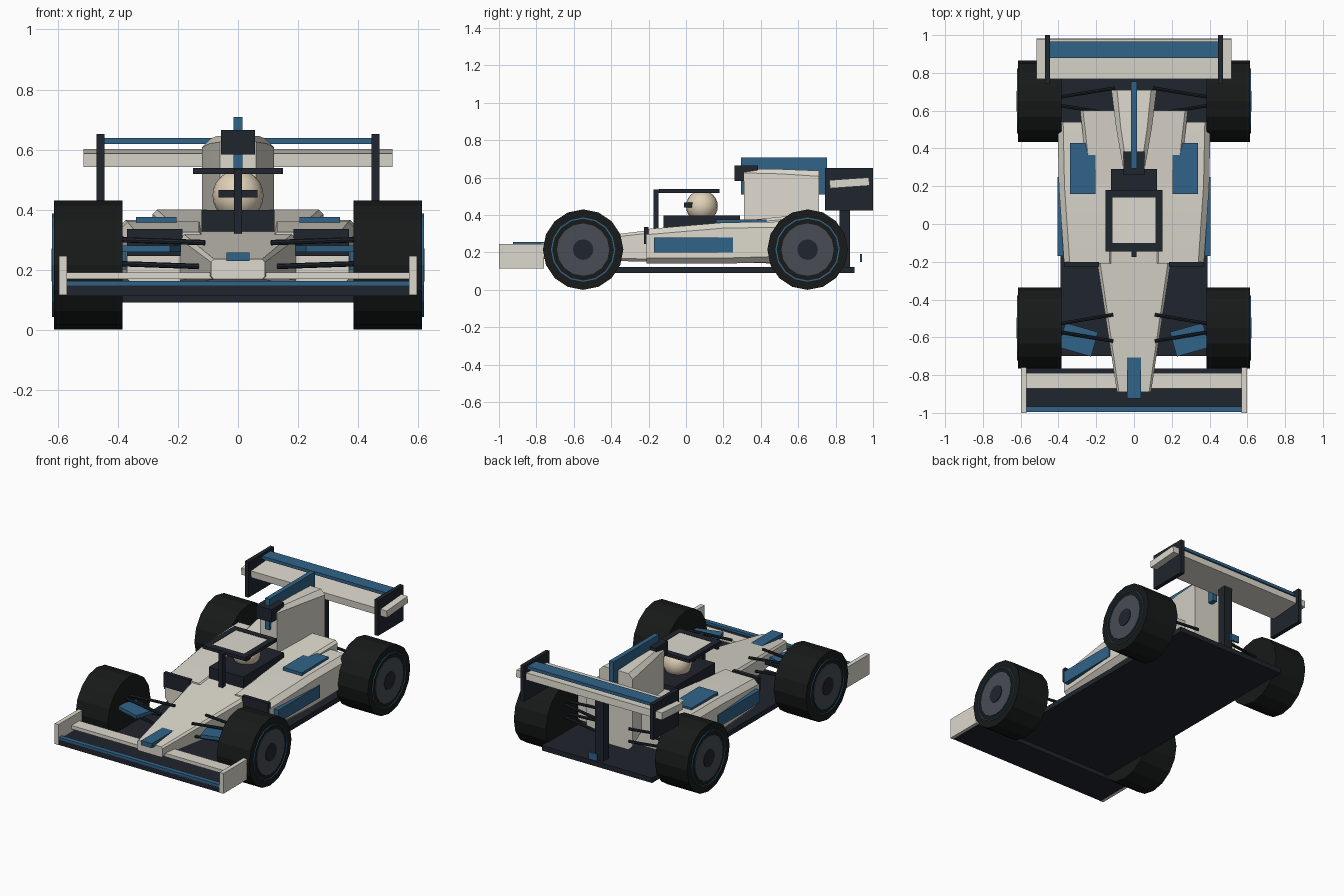
import bpy, bmesh, math
from mathutils import Vector, Matrix

if "Cube" in bpy.data.objects:
    bpy.data.objects.remove(bpy.data.objects["Cube"])


def material(name, rgb):
    m = bpy.data.materials.new(name)
    m.diffuse_color = (*rgb, 1)
    m.use_nodes = True
    m.node_tree.nodes["Principled BSDF"].inputs["Base Color"].default_value = m.diffuse_color
    return m


WHITE = material("white", (0.72, 0.69, 0.61))
BLUE = material("blue", (0.03, 0.125, 0.25))
DARK = material("dark", (0.014, 0.018, 0.026))
RUBBER = material("rubber", (0.009, 0.01, 0.01))
GREY = material("grey", (0.065, 0.075, 0.09))
CREAM = material("cream", (0.75, 0.64, 0.48))


def finish(name, bm, mat, smooth=False):
    bmesh.ops.recalc_face_normals(bm, faces=bm.faces)
    me = bpy.data.meshes.new(name)
    bm.to_mesh(me)
    bm.free()
    me.materials.append(mat)
    ob = bpy.data.objects.new(name, me)
    bpy.context.collection.objects.link(ob)
    if smooth:
        bpy.ops.object.select_all(action='DESELECT')
        ob.select_set(True)
        bpy.context.view_layer.objects.active = ob
        bpy.ops.object.shade_smooth_by_angle(angle=math.radians(35))
    return ob


def box(name, x, y, z, mat, rot=(0, 'Z')):
    """Box from (min, max) ranges, optionally turned about its centre."""
    bm = bmesh.new()
    bmesh.ops.create_cube(bm, size=1)
    size = [r[1] - r[0] for r in (x, y, z)]
    mid = Vector([(r[0] + r[1]) / 2 for r in (x, y, z)])
    bm.transform(Matrix.Translation(mid) @ Matrix.Rotation(math.radians(rot[0]), 4, rot[1])
                 @ Matrix.Diagonal((*size, 1)))
    return finish(name, bm, mat)


def centred(name, w, y, z, mat, rot=(0, 'X')):
    return box(name, (-w, w), y, z, mat, rot)


def pair(name, x, y, z, mat, turn=0):
    for side, s in (("right", 1), ("left", -1)):
        box(f"{name}_{side}", sorted((s * x[0], s * x[1])), y, z, mat, (s * turn, 'Z'))


def loft(name, sections, mat, smooth=False):
    """Chamfered-rectangle sections: (y, x0, x1, z0, z1, chamfer)."""
    bm = bmesh.new()
    rings = []
    for y, x0, x1, z0, z1, c in sections:
        pts = [(x0 + c, z0), (x1 - c, z0), (x1, z0 + c), (x1, z1 - c),
               (x1 - c, z1), (x0 + c, z1), (x0, z1 - c), (x0, z0 + c)]
        rings.append([bm.verts.new((px, y, pz)) for px, pz in pts])
    for a, b in zip(rings, rings[1:]):
        for i in range(8):
            j = (i + 1) % 8
            bm.faces.new((a[i], a[j], b[j], b[i]))
    bm.faces.new(rings[0])
    bm.faces.new(rings[-1])
    return finish(name, bm, mat, smooth)


def rod(name, a, b, r, mat, n=16):
    a, b = Vector(a), Vector(b)
    d = b - a
    bm = bmesh.new()
    bmesh.ops.create_cone(bm, cap_ends=True, segments=n, radius1=r, radius2=r, depth=d.length)
    bm.transform(Matrix.Translation((a + b) / 2) @ d.to_track_quat('Z', 'Y').to_matrix().to_4x4())
    return finish(name, bm, mat)


def band(name, x0, x1, y, z, r0, r1, mat, n=16):
    """Flat raised ring around the x axis."""
    bm = bmesh.new()
    prof = [(x0, r0), (x1, r0), (x1, r1), (x0, r1)]
    rings = [[bm.verts.new((px, y + r * math.sin(2 * math.pi * i / n),
                            z + r * math.cos(2 * math.pi * i / n))) for px, r in prof]
             for i in range(n)]
    for i in range(n):
        a, b = rings[i], rings[(i + 1) % n]
        for k in range(4):
            bm.faces.new((a[k], a[(k + 1) % 4], b[(k + 1) % 4], b[k]))
    return finish(name, bm, mat)


# Wheels and suspension
ZC = 0.215
for end, y, inner in (("front", -0.55, 0.11), ("rear", 0.65, 0.1)):
    for side, s in (("right", 1), ("left", -1)):
        n = f"{end}_{side}"
        rod(f"tyre_{n}", (s * 0.385, y, ZC), (s * 0.613, y, ZC), 0.215, RUBBER)
        band(f"tyre_stripe_{n}", s * 0.605, s * 0.619, y, ZC, 0.165, 0.172, BLUE)
        rod(f"rim_{n}", (s * 0.5, y, ZC), (s * 0.617, y, ZC), 0.14, GREY)
        rod(f"hub_{n}", (s * 0.5, y, ZC), (s * 0.621, y, ZC), 0.055, DARK)
        for k, (dy, z) in enumerate(((-0.07, 0.22), (0.07, 0.22), (-0.07, 0.3), (0.07, 0.3))):
            rod(f"suspension_arm_{n}_{k}", (s * inner, y + dy, z - 0.01),
                (s * 0.4, y + dy * 0.3, z), 0.009, DARK, 8)

# Floor
centred("floor", 0.39, (-0.70, 0.90), (0.09, 0.122), DARK)

# Main body and side pods
loft("body", [(-0.89, -0.09, 0.09, 0.168, 0.235, 0.01),
              (-0.20, -0.195, 0.195, 0.15, 0.318, 0.015),
              (0.60, -0.285, 0.285, 0.14, 0.40, 0.015)], WHITE)
for side, s in (("right", 1), ("left", -1)):
    loft(f"side_pod_{side}", [(y, *sorted((s * 0.1, s * x)), z0, z1, 0.03) for y, x, z0, z1 in
                              ((-0.21, 0.37, 0.14, 0.325), (0.2, 0.398, 0.14, 0.36),
                               (0.54, 0.405, 0.15, 0.365))], WHITE, True)
pair("pod_inlet", (0.185, 0.37), (-0.225, -0.2), (0.245, 0.335), DARK)
pair("pod_top_panel", (0.205, 0.34), (0.16, 0.43), (0.355, 0.376), BLUE)
pair("pod_side_panel", (0.37, 0.404), (-0.17, 0.25), (0.20, 0.28), BLUE)
pair("front_vane", (0.205, 0.385), (-0.68, -0.545), (0.258, 0.28), BLUE, 16)
centred("nose_stripe", 0.038, (-0.925, -0.62), (0.228, 0.257), BLUE)

# Front wing
centred("front_wing_main", 0.575, (-0.995, -0.765), (0.113, 0.147), DARK)
centred("front_wing_strip", 0.57, (-0.995, -0.965), (0.14, 0.162), BLUE)
centred("front_wing_flap", 0.57, (-0.87, -0.79), (0.168, 0.19), WHITE)
pair("front_wing_endplate", (0.57, 0.597), (-1.0, -0.76), (0.115, 0.245), WHITE)

# Cockpit, helmet and head guard
centred("cockpit", 0.122, (-0.12, 0.29), (0.3, 0.398), DARK)
bm = bmesh.new()
bmesh.ops.create_uvsphere(bm, u_segments=20, v_segments=12, radius=0.085)
bm.transform(Matrix.Translation((0, 0.085, 0.447)))
finish("helmet", bm, CREAM, True)
centred("visor", 0.065, (-0.01, 0.04), (0.44, 0.466), DARK)
centred("guard_front_bar", 0.15, (-0.145, -0.10), (0.518, 0.538), DARK)
centred("guard_rear_bar", 0.15, (0.14, 0.18), (0.518, 0.538), DARK)
pair("guard_side_bar", (0.113, 0.15), (-0.145, 0.18), (0.518, 0.538), DARK)
centred("guard_panel", 0.114, (-0.101, 0.141), (0.52, 0.536), WHITE)
centred("guard_pillar", 0.014, (-0.175, -0.148), (0.32, 0.535), DARK)
centred("guard_pillar_top", 0.014, (-0.175, -0.12), (0.518, 0.536), DARK)

# Engine cover, air intake and fin
loft("engine_cover", [(0.31, -0.06, 0.06, 0.33, 0.645, 0.02),
                      (0.51, -0.095, 0.095, 0.25, 0.645, 0.025),
                      (0.71, -0.12, 0.12, 0.15, 0.637, 0.03)], WHITE, True)
centred("air_intake", 0.056, (0.26, 0.385), (0.583, 0.665), DARK)
centred("fin", 0.015, (0.295, 0.755), (0.51, 0.708), BLUE)

# Rear wing
centred("rear_wing_main", 0.515, (0.768, 0.98), (0.55, 0.594), WHITE, (4, 'X'))
centred("rear_wing_flap", 0.45, (0.88, 0.965), (0.618, 0.638), BLUE)
pair("rear_wing_endplate", (0.445, 0.471), (0.742, 1.0), (0.425, 0.652), DARK)
centred("rear_wing_pillar", 0.03, (0.822, 0.877), (0.1, 0.56), DARK)
centred("rear_light", 0.03, (0.93, 0.942), (0.148, 0.192), BLUE)
